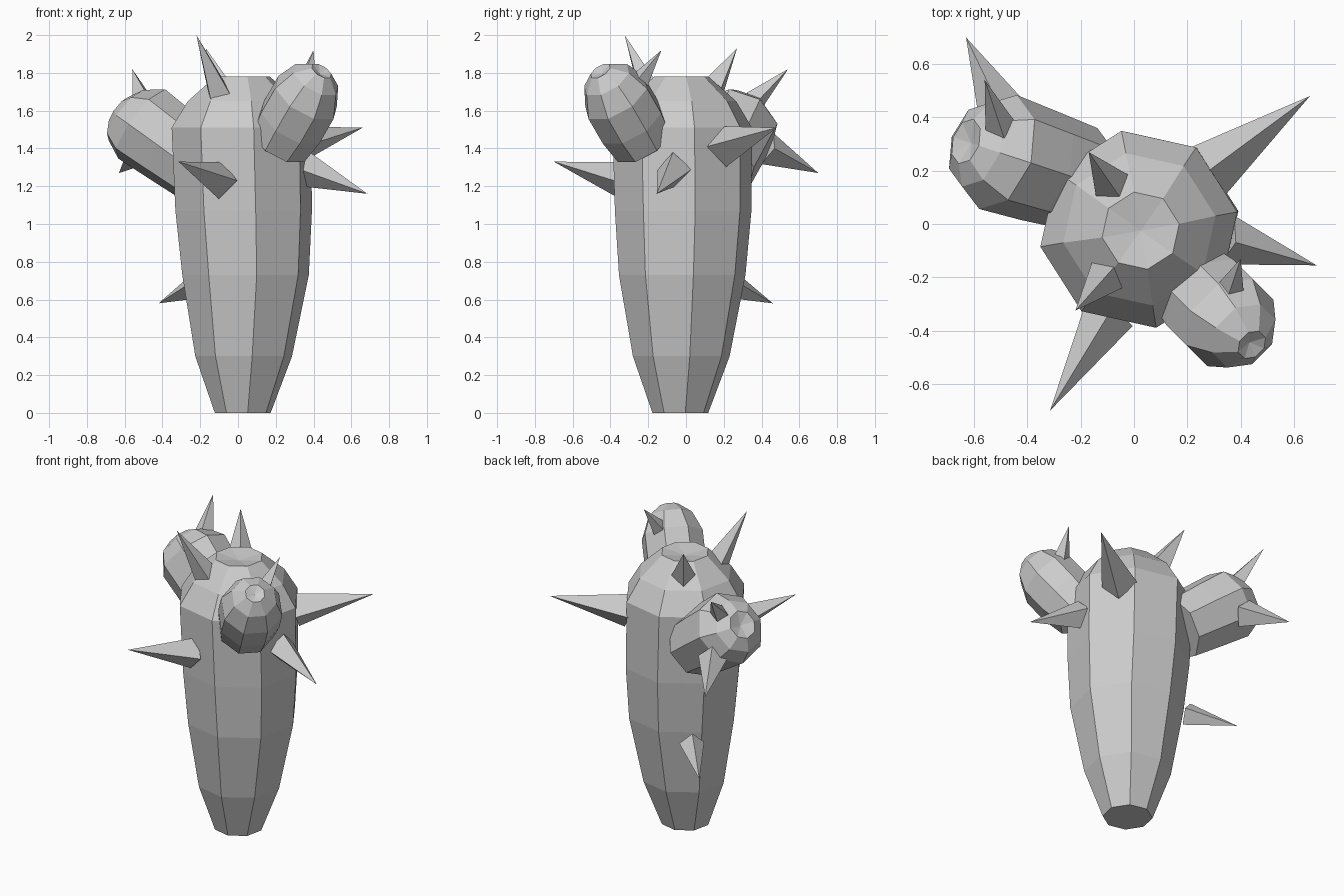
import bpy, bmesh, math
from mathutils import Vector

if "Cube" in bpy.data.objects:
    bpy.data.objects.remove(bpy.data.objects["Cube"])

SIDES = 8


def make_object(name, bm):
    bmesh.ops.recalc_face_normals(bm, faces=bm.faces)
    mesh = bpy.data.meshes.new(name)
    bm.to_mesh(mesh)
    bm.free()
    obj = bpy.data.objects.new(name, mesh)
    bpy.context.collection.objects.link(obj)
    return obj


def lofted(name, rings, axis, phase, dent):
    """Eight-sided stem through (centre, radius) rings, with a dented tip."""
    axis = Vector(axis).normalized()
    if axis.z > 0.999:
        u, v = Vector((1, 0, 0)), Vector((0, 1, 0))
    else:
        u = Vector((0, 0, 1)).cross(axis).normalized()
        v = axis.cross(u)
    bm = bmesh.new()
    loops = []
    for c, r in rings:
        loop = []
        for i in range(SIDES):
            a = math.radians(phase) + i * math.tau / SIDES
            loop.append(bm.verts.new(Vector(c) + (u * math.cos(a) + v * math.sin(a)) * r))
        loops.append(loop)
    for lo, hi in zip(loops, loops[1:]):
        for i in range(SIDES):
            j = (i + 1) % SIDES
            bm.faces.new((lo[i], lo[j], hi[j], hi[i]))
    bm.faces.new(loops[0][::-1])
    pole = bm.verts.new(Vector(rings[-1][0]) - axis * dent)
    for i in range(SIDES):
        bm.faces.new((loops[-1][i], loops[-1][(i + 1) % SIDES], pole))
    return make_object(name, bm)


def spike(name, base, tip, r):
    """Four-sided thorn from base to tip."""
    base, tip = Vector(base), Vector(tip)
    d = tip - base
    bm = bmesh.new()
    bmesh.ops.create_cone(bm, cap_ends=True, segments=4, radius1=r, radius2=0, depth=d.length)
    bmesh.ops.remove_doubles(bm, verts=bm.verts, dist=1e-5)
    bmesh.ops.rotate(bm, verts=bm.verts, matrix=d.to_track_quat('Z', 'Y').to_matrix())
    bmesh.ops.translate(bm, verts=bm.verts, vec=(base + tip) / 2)
    return make_object(name, bm)


# Main trunk
lofted("trunk", [
    ((0.025, -0.03, 0.0), 0.15),
    ((0.03, -0.025, 0.30), 0.26),
    ((0.04, -0.02, 0.73), 0.34),
    ((0.03, -0.015, 1.07), 0.367),
    ((0.018, -0.02, 1.51), 0.375),
    ((0.02, -0.02, 1.65), 0.29),
    ((0.025, -0.025, 1.78), 0.147),
], (0, 0, 1), 10, 0.025)

# Front right arm
lofted("right_arm", [
    ((0.22, -0.23, 1.43), 0.17),
    ((0.285, -0.295, 1.54), 0.19),
    ((0.36, -0.37, 1.67), 0.19),
    ((0.412, -0.42, 1.765), 0.138),
    ((0.442, -0.453, 1.81), 0.06),
], (0.46, -0.46, 0.76), 22.5, 0.02)

# Back left arm
lofted("left_arm", [
    ((-0.20, 0.17, 1.30), 0.20),
    ((-0.36, 0.22, 1.42), 0.215),
    ((-0.51, 0.27, 1.53), 0.225),
    ((-0.593, 0.297, 1.575), 0.165),
    ((-0.63, 0.31, 1.60), 0.088),
], (-0.775, 0.256, 0.58), 0, 0.025)

# Thorns: base, tip, radius
thorns = [
    ((-0.09, -0.33, 1.23), (-0.315, -0.70, 1.33), 0.10),
    ((0.35, -0.06, 1.29), (0.685, -0.155, 1.16), 0.095),
    ((0.28, 0.20, 1.41), (0.66, 0.48, 1.51), 0.11),
    ((-0.10, -0.19, 1.69), (-0.22, -0.325, 2.00), 0.075),
    ((-0.08, 0.14, 1.71), (-0.17, 0.27, 1.93), 0.075),
    ((-0.21, 0.24, 0.68), (-0.42, 0.46, 0.58), 0.075),
    ((-0.50, 0.43, 1.40), (-0.63, 0.70, 1.27), 0.09),
    ((-0.50, 0.36, 1.65), (-0.56, 0.54, 1.82), 0.06),
    ((0.36, -0.25, 1.75), (0.40, -0.13, 1.92), 0.055),
]
for n, (b, t, r) in enumerate(thorns):
    spike(f"thorn_{n + 1}", b, t, r)
